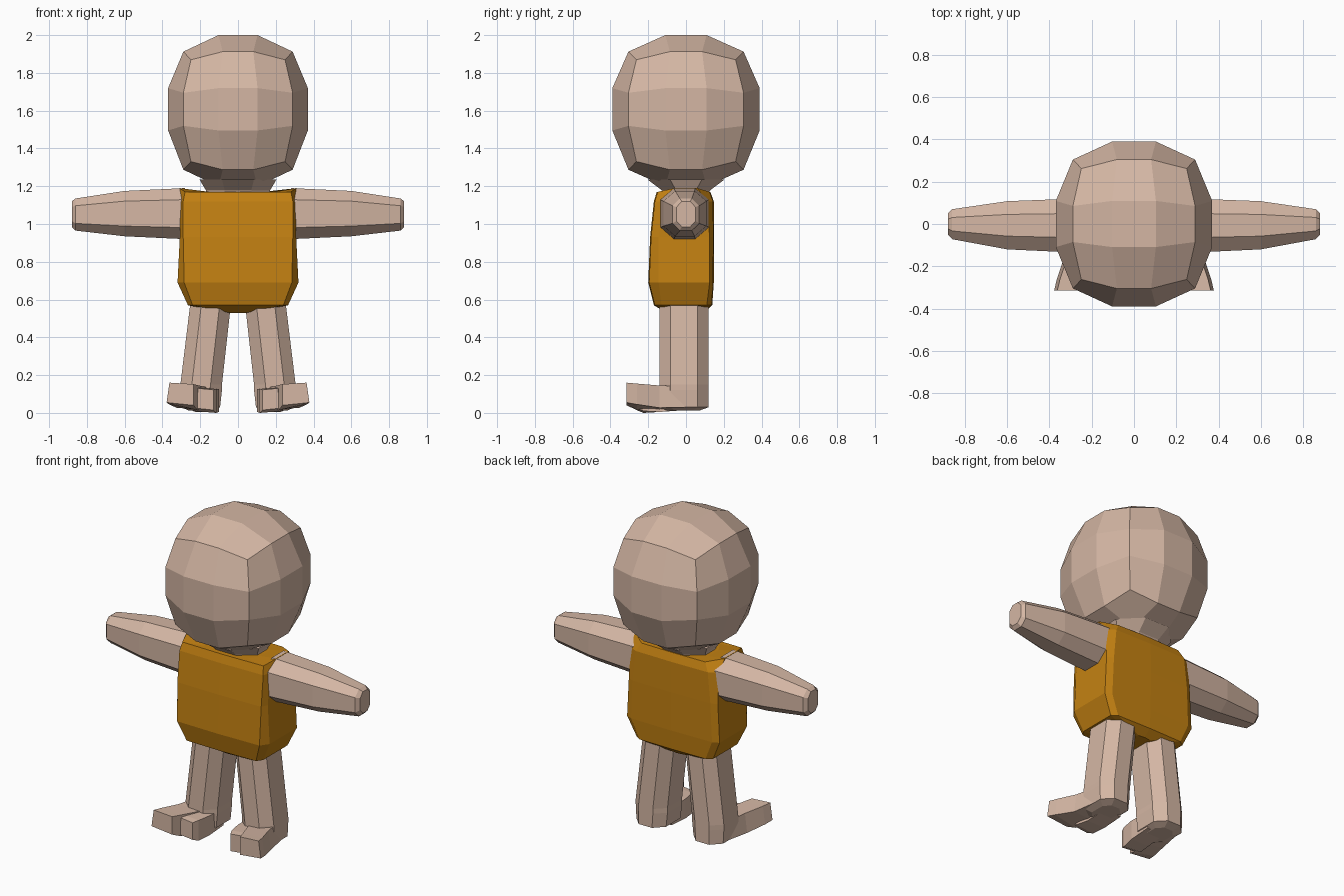
import bpy, bmesh
from math import cos, sin, pi, copysign
from mathutils import Vector

if "Cube" in bpy.data.objects:
    bpy.data.objects.remove(bpy.data.objects["Cube"])


def material(name, color):
    m = bpy.data.materials.new(name)
    m.diffuse_color = color
    m.use_nodes = True
    m.node_tree.nodes["Principled BSDF"].inputs["Base Color"].default_value = m.diffuse_color
    return m


SKIN = material("skin", (0.66, 0.47, 0.37, 1))
GOLD = material("shirt_gold", (0.55, 0.22, 0.006, 1))


def finish(name, bm, mat, mirror=False):
    bmesh.ops.recalc_face_normals(bm, faces=bm.faces)
    me = bpy.data.meshes.new(name)
    bm.to_mesh(me)
    bm.free()
    me.materials.append(mat)
    ob = bpy.data.objects.new(name, me)
    bpy.context.collection.objects.link(ob)
    if mirror:
        ob.modifiers.new("mirror", 'MIRROR')
    return ob


def loft(name, rings, mat, mirror=False):
    bm = bmesh.new()
    loops = [[bm.verts.new(p) for p in r] for r in rings]
    for a, b in zip(loops, loops[1:]):
        n = len(a)
        for i in range(n):
            j = (i + 1) % n
            bm.faces.new((a[i], a[j], b[j], b[i]))
    bm.faces.new(loops[0])
    bm.faces.new(loops[-1])
    return finish(name, bm, mat, mirror)


def octagon(u0, u1, v0, v1, cu=0.45, cv=0.55):
    """Chamfered rectangle as (u, v) pairs; cu, cv are flat fractions."""
    mu, mv, hu, hv = (u0 + u1) / 2, (v0 + v1) / 2, (u1 - u0) / 2, (v1 - v0) / 2
    s = [(cu, -1), (1, -cv), (1, cv), (cu, 1), (-cu, 1), (-1, cv), (-1, -cv), (-cu, -1)]
    return [(mu + a * hu, mv + b * hv) for a, b in s]


# Head: rounded cube, three quads per side
bm = bmesh.new()
bmesh.ops.create_cube(bm, size=2)
bmesh.ops.subdivide_edges(bm, edges=bm.edges[:], cuts=2, use_grid_fill=True)
P, T = 2.6, 0.28
face_len = (1 + 2 * T ** P) ** (1 / P)
for v in bm.verts:
    c = Vector([copysign(1 if abs(k) > 0.9 else T, k) for k in v.co])
    k = face_len / sum(abs(q) ** P for q in c) ** (1 / P)
    v.co = Vector((c.x * k * 0.37, c.y * k * 0.39, 1.6 + c.z * k * 0.4 + 0.01 * (1 - abs(c.z))))
finish("head", bm, SKIN)

# Neck
loft("neck", [[(rx * cos(pi / 4 * (i + .5)), ry * sin(pi / 4 * (i + .5)), z) for i in range(8)]
              for rx, ry, z in ((.18, .12, 1.15), (.185, .14, 1.18), (.22, .22, 1.235))], SKIN)


# Shirt: broad front and back panels with narrow chamfers to the sides
def shirt_ring(z, wf, ws, wb, yf, sf, sb, yb, lift=0.0):
    half = [(wf, yf, z), (ws, sf, z + lift), (ws, sb, z + lift), (wb, yb, z)]
    left = [(-x, y, q) for x, y, q in reversed(half)]
    return [(0, yf - .005, z)] + half + [(0, yb + .004, z)] + left


loft("shirt", [shirt_ring(*r) for r in (
    (.53, .04, .06, .04, -.10, -.06, .06, .09),
    (.57, .24, .265, .23, -.165, -.13, .11, .135),
    (.69, .285, .32, .28, -.195, -.145, .125, .143),
    (.93, .29, .308, .27, -.185, -.145, .125, .145),
    (1.12, .29, .305, .25, -.165, -.12, .11, .143),
    (1.17, .28, .31, .22, -.15, -.06, .06, .125, .02),
    (1.17, .15, .19, .13, -.12, -.05, .05, .11))], GOLD)

# Arms: tapering octagons with a bevelled tip
loft("arms", [[(x, y, z) for y, z in octagon(*r)] for x, r in (
    (.28, (-.135, .12, .92, 1.19)),
    (.60, (-.12, .108, .935, 1.175)),
    (.86, (-.072, .07, .965, 1.135)),
    (.88, (-.05, .05, .985, 1.12)))], SKIN, True)

# Legs: splayed octagonal columns down to the heel
loft("legs", [[(x, y, z) for x, y in octagon(*r)] for z, r in (
    (.60, (.035, .25, -.14, .12)),
    (.15, (.085, .305, -.14, .12)),
    (.12, (.085, .305, -.14, .12)),
    (.03, (.095, .30, -.14, .12)),
    (.012, (.13, .26, -.10, .07)))], SKIN, True)


# Feet: two blunt toes turned outward
def toe(name, rows):
    loft(name, [[(x0, y, z0), (x1, y, z0 + dz), (x1 - .015, y, z1), (x0, y, z1 - .008)]
                for y, x0, x1, z0, z1, dz in rows], SKIN, True)


toe("outer_toes", ((.0, .15, .30, .02, .14, .01),
                   (-.14, .17, .325, .015, .145, .012),
                   (-.26, .215, .365, .015, .155, .03),
                   (-.315, .235, .378, .04, .16, .015)))
toe("inner_toes", ((.0, .10, .22, .015, .13, 0),
                   (-.14, .10, .225, .005, .135, 0),
                   (-.225, .115, .24, .0, .135, .01),
                   (-.262, .13, .225, .015, .13, .01)))
